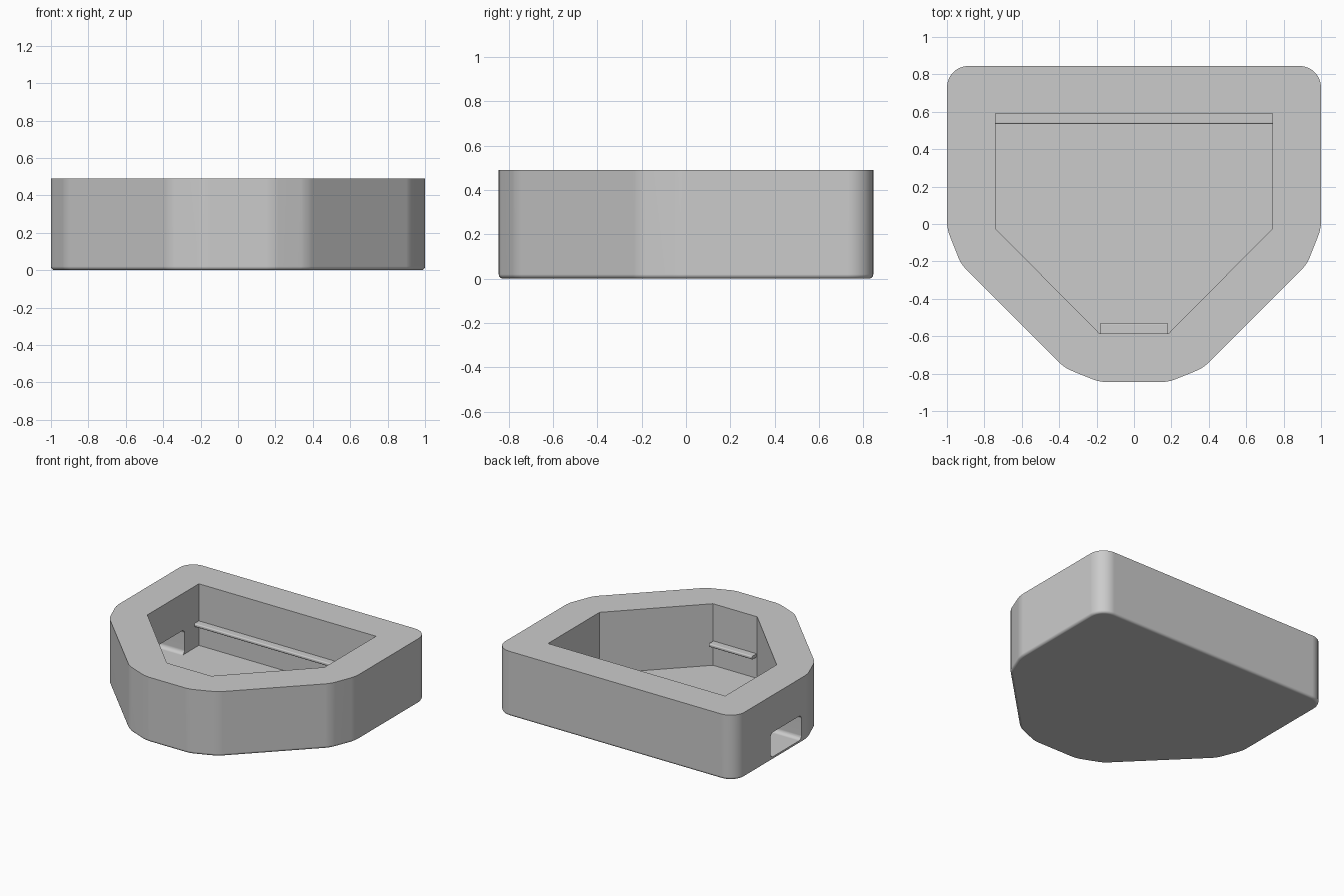
import bpy, bmesh, math

if "Cube" in bpy.data.objects:
    bpy.data.objects.remove(bpy.data.objects["Cube"], do_unlink=True)

HEIGHT, FLOOR = 0.49, 0.025

grey = bpy.data.materials.new("plain grey")
grey.use_nodes = True
colour = (0.6, 0.6, 0.6, 1)
grey.diffuse_color = colour
grey.node_tree.nodes["Principled BSDF"].inputs["Base Color"].default_value = colour


def mirrored(half):
    """Close a right-hand half outline, listed front to back, across x = 0."""
    return half + [(-x, y) for x, y in reversed(half)]


def prism(name, outline, z0, z1, edit=None):
    """Extrude an outline from z0 to z1, then optionally edit its bmesh."""
    bm = bmesh.new()
    base = bm.faces.new([bm.verts.new((x, y, z0)) for x, y in outline])
    up = bmesh.ops.extrude_face_region(bm, geom=[base])
    verts = [g for g in up["geom"] if isinstance(g, bmesh.types.BMVert)]
    bmesh.ops.translate(bm, verts=verts, vec=(0, 0, z1 - z0))
    bmesh.ops.recalc_face_normals(bm, faces=bm.faces)
    if edit:
        edit(bm)
    mesh = bpy.data.meshes.new(name)
    bm.to_mesh(mesh)
    bm.free()
    mesh.materials.append(grey)
    obj = bpy.data.objects.new(name, mesh)
    bpy.context.collection.objects.link(obj)
    return obj


def round_edges(bm, test, radius, segments):
    """Round every edge whose two ends pass the test."""
    edges = [e for e in bm.edges if test(*[v.co for v in e.verts])]
    bmesh.ops.bevel(bm, geom=edges, offset=radius, segments=segments,
                    profile=0.5, affect='EDGES', clamp_overlap=True)


def upright(a, b):
    return abs(a.z - b.z) > 0.1


def round_shell(bm):
    round_edges(bm, lambda a, b: upright(a, b) and a.y > 0.5, 0.115, 8)
    round_edges(bm, lambda a, b: upright(a, b) and a.y < 0, 0.035, 3)
    round_edges(bm, lambda a, b: max(a.z, b.z) < 0.001, 0.02, 4)


def round_port(bm):
    round_edges(bm, lambda a, b: abs(a.x - b.x) > 0.1, 0.03, 5)


def activate(obj):
    bpy.ops.object.select_all(action='DESELECT')
    obj.select_set(True)
    bpy.context.view_layer.objects.active = obj


def cut(obj, cutter):
    """Subtract the cutter and discard it."""
    cutter.hide_render = True
    mod = obj.modifiers.new("cut", 'BOOLEAN')
    mod.operation, mod.solver, mod.object = 'DIFFERENCE', 'EXACT', cutter
    activate(obj)
    bpy.ops.object.modifier_apply(modifier=mod.name)
    bpy.data.objects.remove(cutter, do_unlink=True)


def smooth(obj):
    activate(obj)
    bpy.ops.object.shade_smooth_by_angle(angle=math.radians(30))
    mod = obj.modifiers.new("flat face shading", 'WEIGHTED_NORMAL')
    mod.keep_sharp = True


# Outer shell with rounded corners and a softened bottom rim
shell_half = [(0.185, -0.845), (0.37, -0.77), (0.925, -0.215),
              (1, -0.025), (1, 0.845)]
shell = prism("shell", mirrored(shell_half), 0, HEIGHT, round_shell)

# Open cavity
cavity_half = [(0.185, -0.585), (0.74, -0.025), (0.74, 0.59)]
cut(shell, prism("cavity_cutter", mirrored(cavity_half), FLOOR, HEIGHT + 0.1))

# Cable port through one side wall
port = [(-1.1, 0.05), (-0.6, 0.05), (-0.6, 0.42), (-1.1, 0.42)]
cut(shell, prism("port_cutter", port, FLOOR, 0.21, round_port))
smooth(shell)

# Retaining ledges on the back and front cavity walls
for name, w, wall, lip in (("back_ledge", 0.74, 0.6, 0.535),
                           ("front_ledge", 0.18, -0.595, -0.53)):
    def soften(bm, lip=lip):
        round_edges(bm, lambda a, b: abs(a.y - lip) + abs(b.y - lip) < 0.001
                    and abs(a.x - b.x) > 0.1, 0.008, 3)
    smooth(prism(name, mirrored([(w, min(wall, lip)), (w, max(wall, lip))]),
                 0.185, 0.21, soften))
